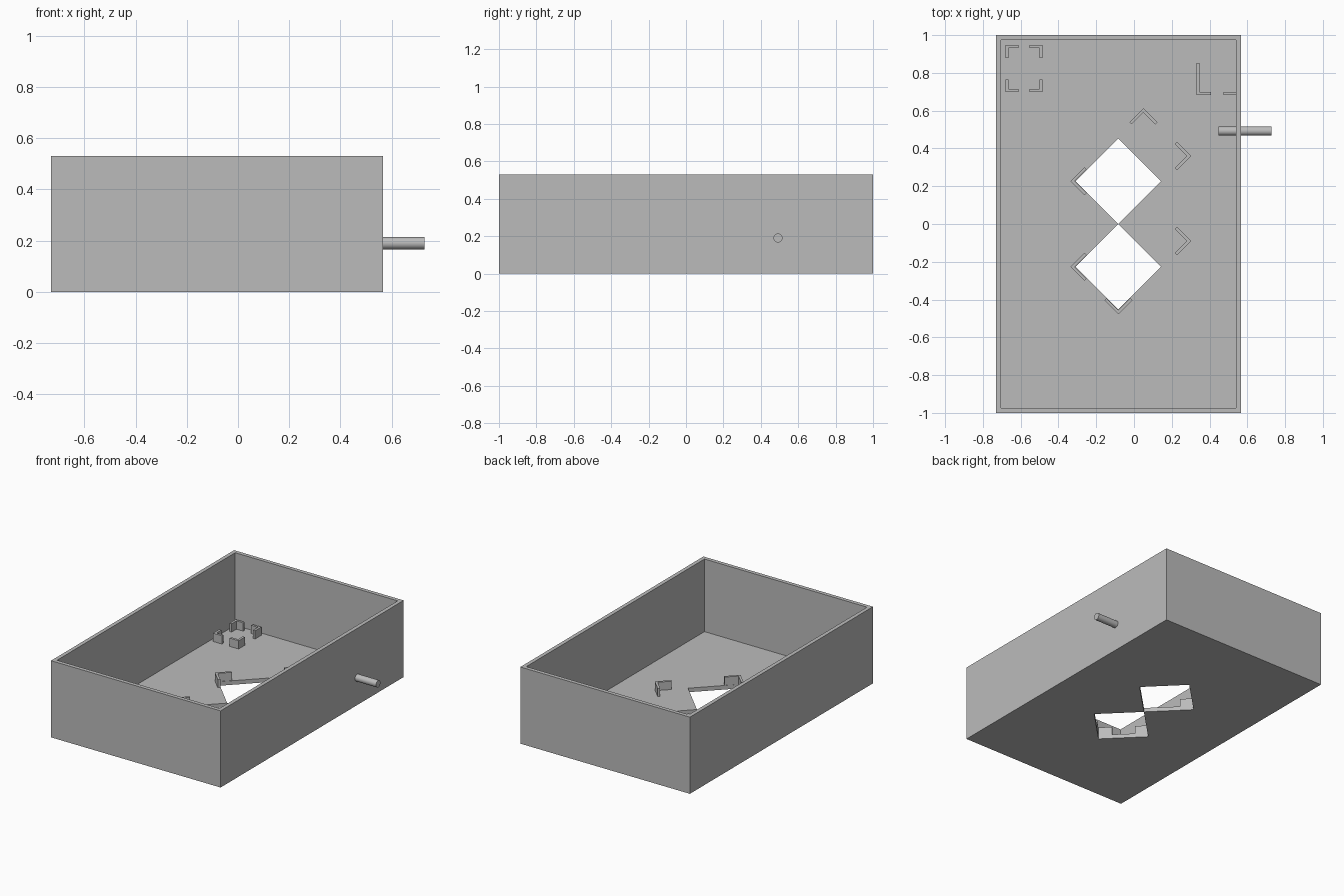
import bpy, bmesh, math
from mathutils import Matrix, Vector

if "Cube" in bpy.data.objects:
    bpy.data.objects.remove(bpy.data.objects["Cube"], do_unlink=True)

grey = bpy.data.materials.new("plain grey")
grey.use_nodes = True
grey.diffuse_color = (0.5, 0.5, 0.5, 1)
grey.node_tree.nodes["Principled BSDF"].inputs["Base Color"].default_value = (0.5, 0.5, 0.5, 1)

LEFT, RIGHT, END = -0.73, 0.567, 1.0
HEIGHT, WALL, FLOOR = 0.53, 0.027, 0.028
POST_H, POST_W = 0.057, 0.016
HOLE_X, HOLE_Y, HOLE_R = -0.083, 0.227, 0.2265


def prism(name, points, z0, z1):
    """Extrude a flat outline between two heights."""
    bm = bmesh.new()
    face = bm.faces.new([bm.verts.new((x, y, z0)) for x, y in points])
    top = bmesh.ops.extrude_face_region(bm, geom=[face])["geom"]
    bmesh.ops.translate(bm, vec=(0, 0, z1 - z0),
                        verts=[v for v in top if isinstance(v, bmesh.types.BMVert)])
    bmesh.ops.recalc_face_normals(bm, faces=bm.faces)
    mesh = bpy.data.meshes.new(name)
    bm.to_mesh(mesh)
    bm.free()
    mesh.materials.append(grey)
    obj = bpy.data.objects.new(name, mesh)
    bpy.context.collection.objects.link(obj)
    return obj


def rect(x0, x1, y0, y1):
    return [(x0, y0), (x1, y0), (x1, y1), (x0, y1)]


def cut(target, cutter):
    mod = target.modifiers.new("cut", "BOOLEAN")
    mod.operation, mod.solver, mod.object = "DIFFERENCE", "EXACT", cutter
    bpy.context.view_layer.objects.active = target
    bpy.ops.object.modifier_apply(modifier=mod.name)
    bpy.data.objects.remove(cutter, do_unlink=True)


def bracket(name, corner, angle, arm_x, arm_y):
    """L-shaped locating post; its outer corner sits at the given point."""
    w = POST_W
    outline = [(0, 0), (arm_x, 0), (arm_x, w), (w, w), (w, arm_y), (0, arm_y)]
    turn = Matrix.Rotation(math.radians(angle), 2)
    pts = [turn @ Vector(p) + Vector(corner) for p in outline]
    prism(name, pts, FLOOR, FLOOR + POST_H)


# Open tray with two diamond openings in the floor
tray = prism("tray", rect(LEFT, RIGHT, -END, END), 0, HEIGHT)
cut(tray, prism("cavity", rect(LEFT + WALL, RIGHT - WALL, -END + WALL, END - WALL),
                FLOOR, HEIGHT + 0.1))
for side in (1, -1):
    y = side * HOLE_Y
    diamond = [(HOLE_X - HOLE_R, y), (HOLE_X, y - HOLE_R),
               (HOLE_X + HOLE_R, y), (HOLE_X, y + HOLE_R)]
    cut(tray, prism("opening", diamond, -0.1, 0.1))

# Four posts around a small rectangular seat in the back corner
for i, (x, y) in enumerate(rect(-0.68, -0.484, 0.698, 0.947)):
    bracket(f"seat_bracket_{i + 1}", (x, y), 90 * i, 0.068, 0.068)

# Chevron posts around the diamond openings
chevrons = [(0.05, 0.613, 225), (0.302, 0.36, 135), (0.302, -0.09, 135),
            (-0.336, HOLE_Y, -45), (-0.336, -HOLE_Y, -45), (HOLE_X, -0.478, 45)]
for i, (x, y, angle) in enumerate(chevrons):
    bracket(f"chevron_bracket_{i + 1}", (x, y), angle, 0.105, 0.105)

# Long corner post and wall stub beside the left wall
bracket("long_bracket", (0.331, 0.684), 0, 0.076, 0.168)
prism("wall_stub", rect(0.475, RIGHT - WALL, 0.684, 0.684 + POST_W), FLOOR, FLOOR + POST_H)

# Rod passing through the left wall
bpy.ops.mesh.primitive_cylinder_add(vertices=48, radius=0.024, depth=0.28,
                                    location=(0.588, 0.492, 0.19),
                                    rotation=(0, math.pi / 2, 0))
rod = bpy.context.object
rod.name = "rod"
rod.data.materials.append(grey)
bpy.ops.object.shade_smooth_by_angle()
